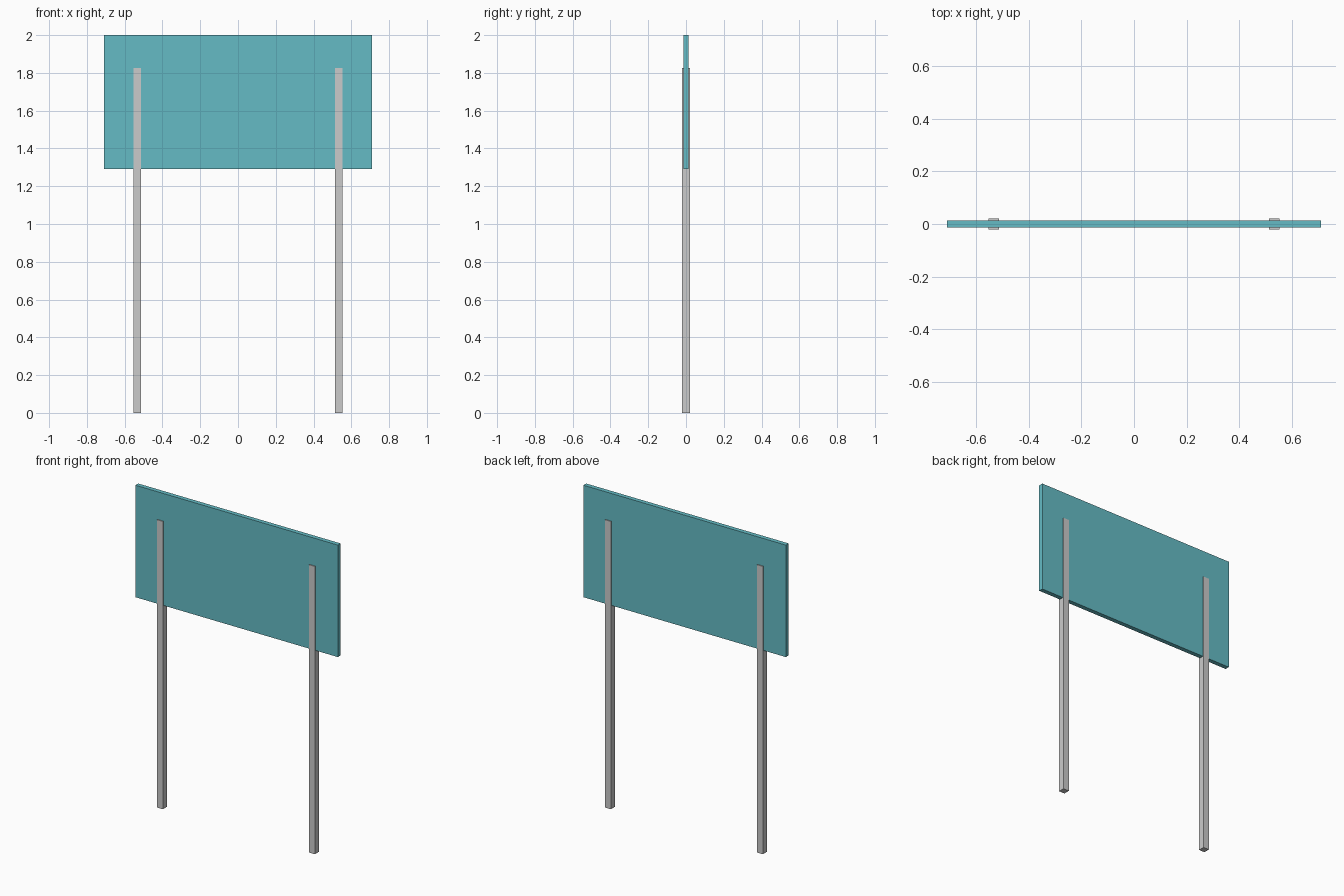
import bpy

if "Cube" in bpy.data.objects:
    bpy.data.objects.remove(bpy.data.objects["Cube"])


def box(name, x0, x1, y0, y1, z0, z1, color=None):
    bpy.ops.mesh.primitive_cube_add(size=1, location=((x0 + x1) / 2, (y0 + y1) / 2, (z0 + z1) / 2))
    ob = bpy.context.object
    ob.name = name
    ob.scale = (x1 - x0, y1 - y0, z1 - z0)
    bpy.ops.object.transform_apply(location=False, rotation=False, scale=True)
    if color:
        mat = bpy.data.materials.new(name + "_paint")
        mat.diffuse_color = color
        mat.use_nodes = True
        mat.node_tree.nodes["Principled BSDF"].inputs["Base Color"].default_value = mat.diffuse_color
        ob.data.materials.append(mat)
    return ob


# Sign board
box("sign_panel", -0.71, 0.71, -0.0142, 0.0142, 1.29, 2.0, (0.13, 0.5, 0.56, 1))

# Square posts, slightly thicker than the board so they show on both faces
for side, x in (("left", -0.533), ("right", 0.533)):
    box(side + "_post", x - 0.02, x + 0.02, -0.02, 0.02, 0.0, 1.825)
